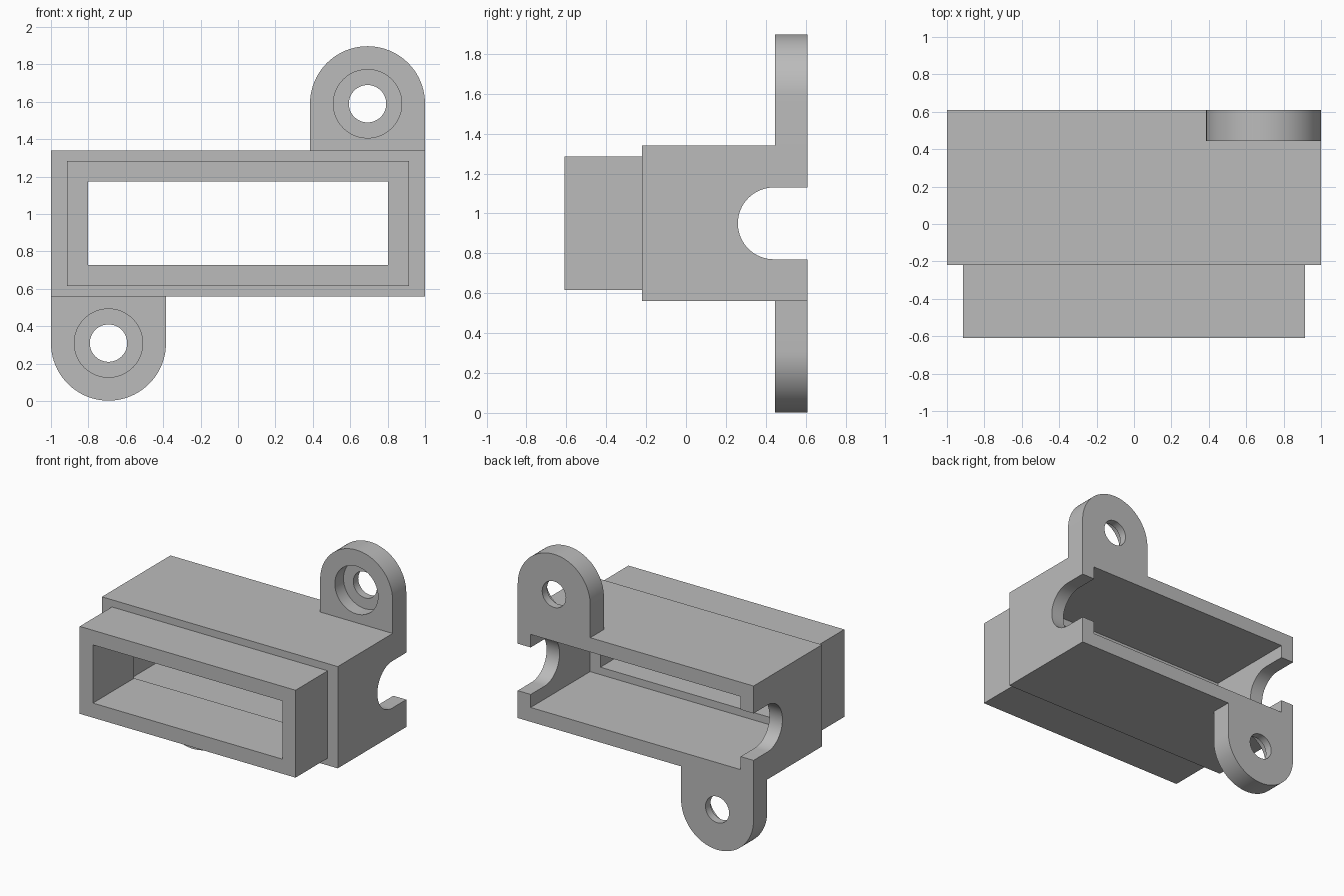
import bpy, bmesh, math

if "Cube" in bpy.data.objects:
    bpy.data.objects.remove(bpy.data.objects["Cube"])

grey = bpy.data.materials.new("plain grey")
grey.diffuse_color = (0.5, 0.5, 0.5, 1)
grey.use_nodes = True
grey.node_tree.nodes["Principled BSDF"].inputs["Base Color"].default_value = grey.diffuse_color
MID = 0.95                      # height of the housing axis
BACK, LUG_FRONT = 0.61, 0.445


def prism(name, pts, axis, lo, hi):
    """Extrude a closed outline along x (points are y,z) or y (points are x,z)."""
    bm = bmesh.new()
    place = (lambda a, b, t: (t, a, b)) if axis == "x" else (lambda a, b, t: (a, t, b))
    face = bm.faces.new([bm.verts.new(place(a, b, lo)) for a, b in pts])
    ext = bmesh.ops.extrude_face_region(bm, geom=[face])["geom"]
    for v in ext:
        if isinstance(v, bmesh.types.BMVert):
            v.co["xyz".index(axis)] = hi
    bmesh.ops.recalc_face_normals(bm, faces=bm.faces)
    me = bpy.data.meshes.new(name)
    bm.to_mesh(me)
    bm.free()
    me.materials.append(grey)
    ob = bpy.data.objects.new(name, me)
    bpy.context.collection.objects.link(ob)
    return ob


def rect(hx, hz):
    return [(-hx, MID - hz), (hx, MID - hz), (hx, MID + hz), (-hx, MID + hz)]


def arc(cx, cy, r, a0, a1, n):
    return [(cx + r * math.cos(math.radians(a0 + (a1 - a0) * i / n)),
             cy + r * math.sin(math.radians(a0 + (a1 - a0) * i / n))) for i in range(n + 1)]


def combine(target, other, op):
    """Apply a boolean and discard the tool object."""
    mod = target.modifiers.new(op.lower(), "BOOLEAN")
    mod.operation, mod.object, mod.solver = op, other, "EXACT"
    bpy.context.view_layer.objects.active = target
    bpy.ops.object.modifier_apply(modifier=mod.name)
    bpy.data.objects.remove(other)


# Housing block with the narrower front sleeve
housing = prism("housing", rect(1, 0.39), "y", -0.22, BACK)
combine(housing, prism("front_sleeve", rect(0.915, 0.335), "y", -0.61, -0.15), "UNION")

# Mounting lugs: upper right and lower left, point-symmetric about the axis
for s in (1, -1):
    cx, cz, r = 0.6925 * s, MID + 0.64 * s, 0.3075
    root = MID + 0.35 * s
    outline = arc(cx, cz, r, 0 if s > 0 else 180, 180 if s > 0 else 360, 40)
    outline += [(cx - r * s, root), (cx + r * s, root)]
    combine(housing, prism("lug", outline, "y", LUG_FRONT, BACK), "UNION")
    # Screw hole with a counterbore sunk from the front
    for rad, lo, hi in ((0.1, 0.3, 0.8), (0.183, 0.42, 0.55)):
        combine(housing, prism("bore", arc(cx, cz, rad, 0, 352.5, 47), "y", lo, hi), "DIFFERENCE")

# Front opening, wider rear cavity, rounded side notches
combine(housing, prism("opening", rect(0.803, 0.223), "y", -0.8, 0.2), "DIFFERENCE")
combine(housing, prism("cavity", rect(0.89, 0.28), "y", -0.11, 0.8), "DIFFERENCE")
notch = arc(0.44, MID, 0.18, 90, 270, 32) + [(0.8, MID - 0.18), (0.8, MID + 0.18)]
combine(housing, prism("notch", notch, "x", -1.2, 1.2), "DIFFERENCE")

bpy.ops.object.select_all(action="DESELECT")
housing.select_set(True)
bpy.context.view_layer.objects.active = housing
bpy.ops.object.shade_smooth_by_angle(angle=math.radians(30))
